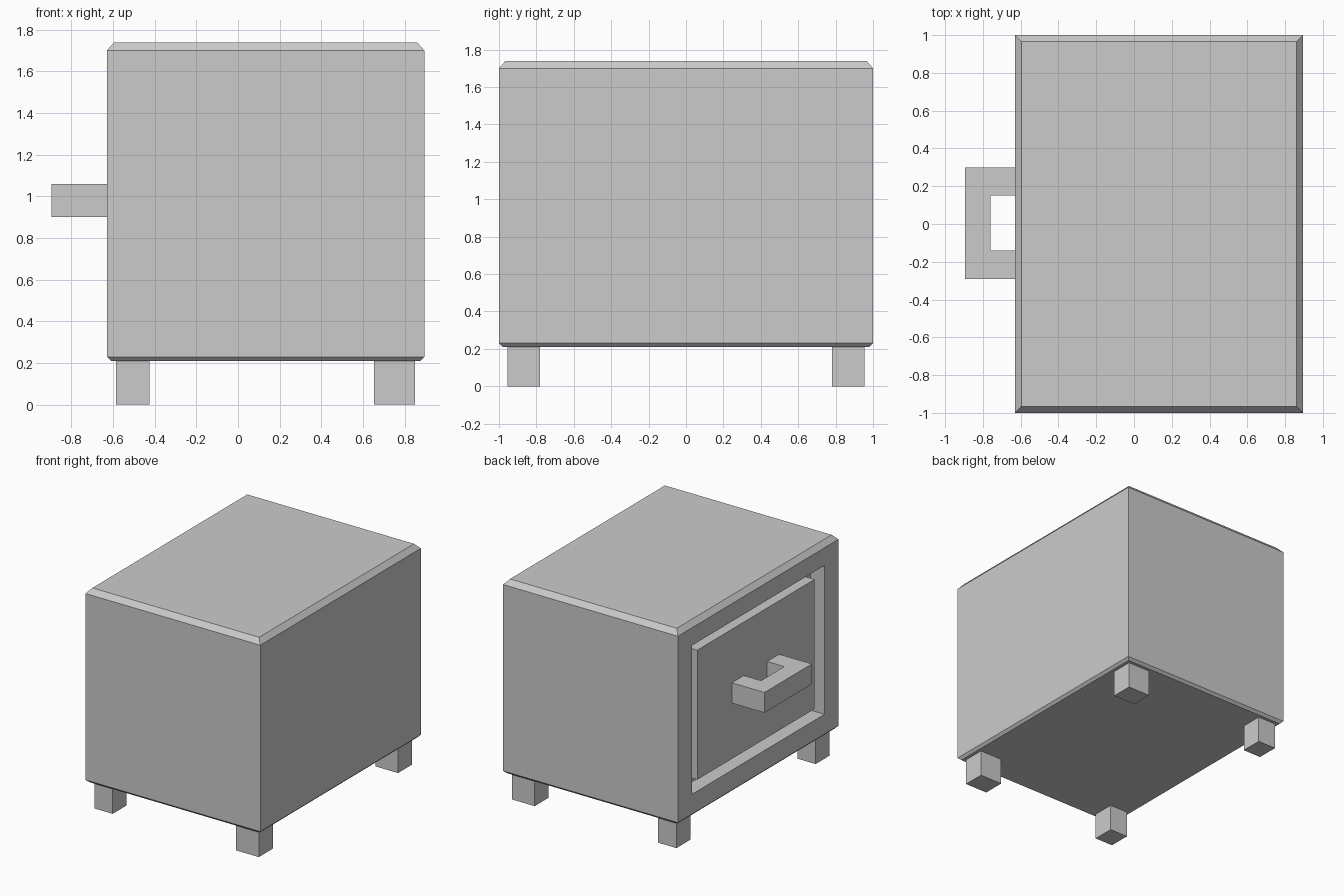
import bpy, bmesh

if "Cube" in bpy.data.objects:
    bpy.data.objects.remove(bpy.data.objects["Cube"])


def make_object(name, bm):
    bmesh.ops.recalc_face_normals(bm, faces=bm.faces)
    mesh = bpy.data.meshes.new(name)
    bm.to_mesh(mesh)
    bm.free()
    obj = bpy.data.objects.new(name, mesh)
    bpy.context.collection.objects.link(obj)
    return obj


def loft(name, rings, edit=None):
    """Closed solid through a stack of vertex rings."""
    bm = bmesh.new()
    rows = [[bm.verts.new(p) for p in ring] for ring in rings]
    bm.faces.new(rows[0])
    bm.faces.new(rows[-1])
    for a, b in zip(rows, rows[1:]):
        n = len(a)
        for i in range(n):
            bm.faces.new((a[i], a[(i + 1) % n], b[(i + 1) % n], b[i]))
    bmesh.ops.recalc_face_normals(bm, faces=bm.faces)
    if edit:
        edit(bm)
    return make_object(name, bm)


def rect(x0, x1, y0, y1, z):
    return [(x0, y0, z), (x1, y0, z), (x1, y1, z), (x0, y1, z)]


# Cabinet body: chamfered top and bottom rims
X0, X1 = -0.63, 0.895
body_rings = [rect(X0 + i, X1 - i, -1 + i, 1 - i, z)
              for i, z in ((0.02, 0.21), (0, 0.23), (0, 1.70), (0.035, 1.74))]


# Drawer front: recess cut into the -x side, panel standing inside it
def drawer_front(bm):
    bm.faces.ensure_lookup_table()
    face = min(bm.faces, key=lambda f: f.calc_center_median().x + (abs(f.normal.x) < 0.99) * 10)
    steps = [(X0, 0.826, 0.387, 1.56), (X0 + 0.12, 0.826, 0.387, 1.56),
             (X0 + 0.12, 0.73, 0.46, 1.482), (X0 + 0.02, 0.73, 0.46, 1.482)]
    for x, half, low, high in steps:
        bmesh.ops.inset_individual(bm, faces=[face], thickness=0.01)
        for v in face.verts:
            v.co = (x, half if v.co.y > 0 else -half, high if v.co.z > 0.97 else low)


loft("cabinet_body", body_rings, drawer_front)

# U-shaped drawer handle
profile = [(-0.60, -0.29), (-0.895, -0.29), (-0.895, 0.30), (-0.60, 0.30),
           (-0.60, 0.15), (-0.76, 0.15), (-0.76, -0.14), (-0.60, -0.14)]
loft("drawer_handle", [[(x, y, z) for x, y in profile] for z in (0.90, 1.06)])

# Four legs
for side, x0, x1 in (("left", -0.585, -0.425), ("right", 0.652, 0.85)):
    for end, y0, y1 in (("front", -0.955, -0.78), ("back", 0.78, 0.955)):
        loft(f"{end}_{side}_leg", [rect(x0, x1, y0, y1, z) for z in (0, 0.212)])
